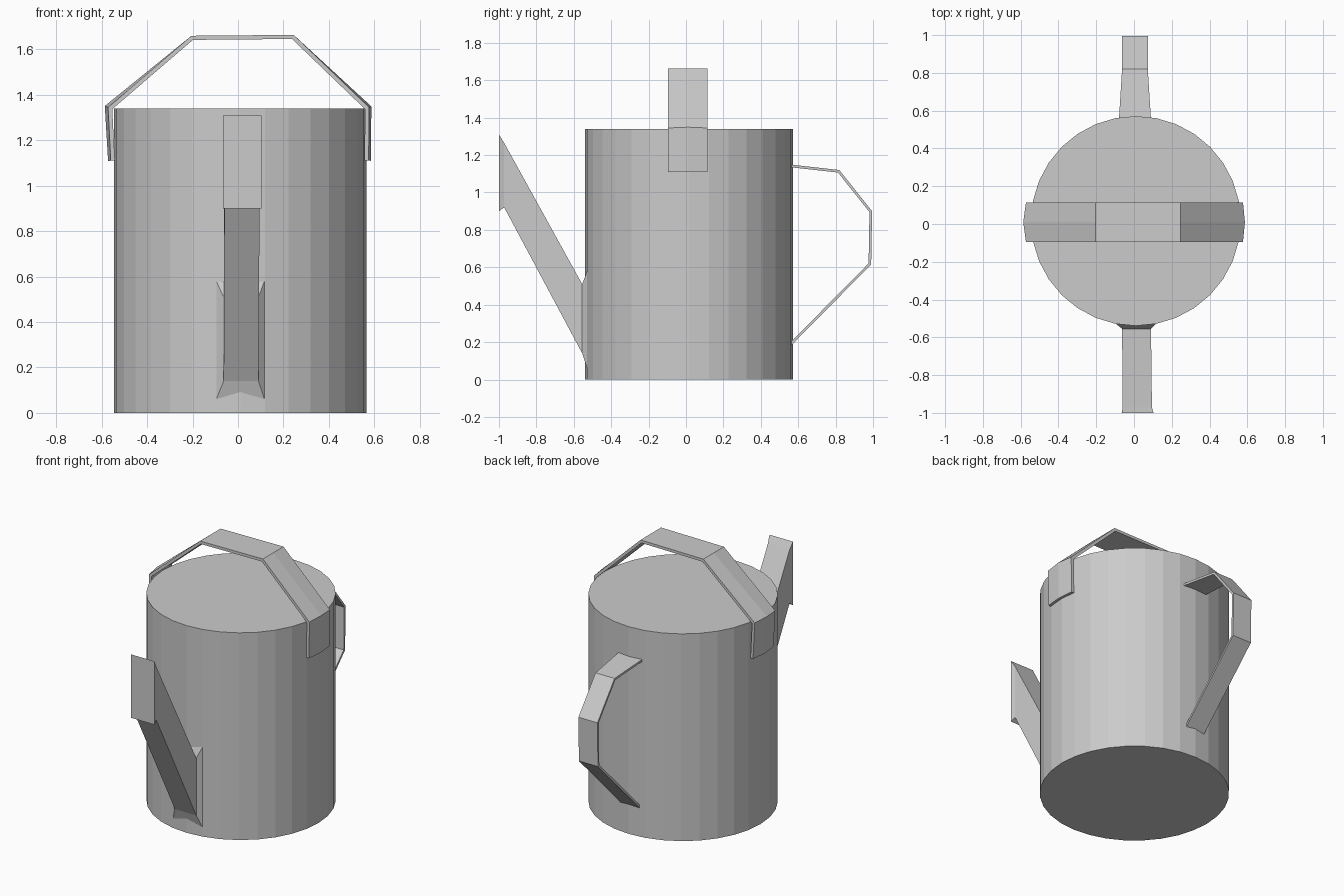
import bpy, bmesh
from mathutils import Vector

if "Cube" in bpy.data.objects:
    bpy.data.objects.remove(bpy.data.objects["Cube"])


def mesh_object(name, bm):
    bmesh.ops.recalc_face_normals(bm, faces=bm.faces[:])
    me = bpy.data.meshes.new(name)
    bm.to_mesh(me)
    bm.free()
    ob = bpy.data.objects.new(name, me)
    bpy.context.collection.objects.link(ob)
    return ob


def loft(name, rings):
    """Skin a list of equal-sized point rings and cap both ends."""
    bm = bmesh.new()
    vs = [[bm.verts.new(p) for p in r] for r in rings]
    n = len(vs[0])
    for a, b in zip(vs, vs[1:]):
        for i in range(n):
            j = (i + 1) % n
            bm.faces.new((a[i], a[j], b[j], b[i]))
    bm.faces.new(vs[0])
    bm.faces.new(vs[-1])
    return mesh_object(name, bm)


def strap(name, path, halves, bows, thick, place):
    """Thin strap along a clockwise 2D path; bows push its middle outward."""
    pts = [Vector(p) for p in path]
    dirs = [(b - a).normalized() for a, b in zip(pts, pts[1:])]
    rings = []
    for i, p in enumerate(pts):
        d0, d1 = dirs[max(i - 1, 0)], dirs[min(i, len(dirs) - 1)]
        n0, n1 = Vector((-d0.y, d0.x)), Vector((-d1.y, d1.x))
        m = (n0 + n1).normalized()
        m /= m.dot(n0)
        w, mid, inner = halves[i], p + m * bows[i], -m * thick
        ring = [(p, -w), (mid, 0), (p, w),
                (p + inner, w), (mid + inner, 0), (p + inner, -w)]
        rings.append([place(q.x, q.y, s) for q, s in ring])
    return loft(name, rings)


# Can body: closed 32-sided drum
bm = bmesh.new()
bmesh.ops.create_cone(bm, cap_ends=True, segments=32, radius1=0.555,
                      radius2=0.555, depth=1.34)
bmesh.ops.translate(bm, verts=bm.verts[:], vec=(0.01, 0.016, 0.67))
mesh_object("can_body", bm)

# Carrying handle arching over the top, with side tabs
strap("top_handle",
      [(-0.56, 1.11), (-0.572, 1.345), (-0.205, 1.66),
       (0.245, 1.664), (0.577, 1.345), (0.575, 1.11)],
      [0.105] * 6, [0.012, 0.014, 0.0, 0.0, 0.01, 0.01], 0.018,
      lambda u, v, s: (u, 0.01 + s, v))

# Rear grip handle
strap("back_handle",
      [(0.55, 1.15), (0.82, 1.12), (0.995, 0.9), (0.99, 0.615), (0.55, 0.17)],
      [0.085, 0.068, 0.068, 0.068, 0.068], [0.0] * 5, 0.014,
      lambda u, v, s: (0.005 + s, u, v))

# Spout: flared base, slanted rectangular tube, mouth lip
sections = [  # y, z low, z high, x low, x high
    (-0.525, 0.05, 0.59, -0.10, 0.12),
    (-0.555, 0.14, 0.51, -0.063, 0.09),
    (-0.972, 0.92, 1.265, -0.06, 0.095),
    (-1.0, 0.90, 1.31, -0.065, 0.103),
]
loft("spout", [[(x0, y, z0), (x1, y, z0), (x1, y, z1), (x0, y, z1)]
               for y, z0, z1, x0, x1 in sections])
